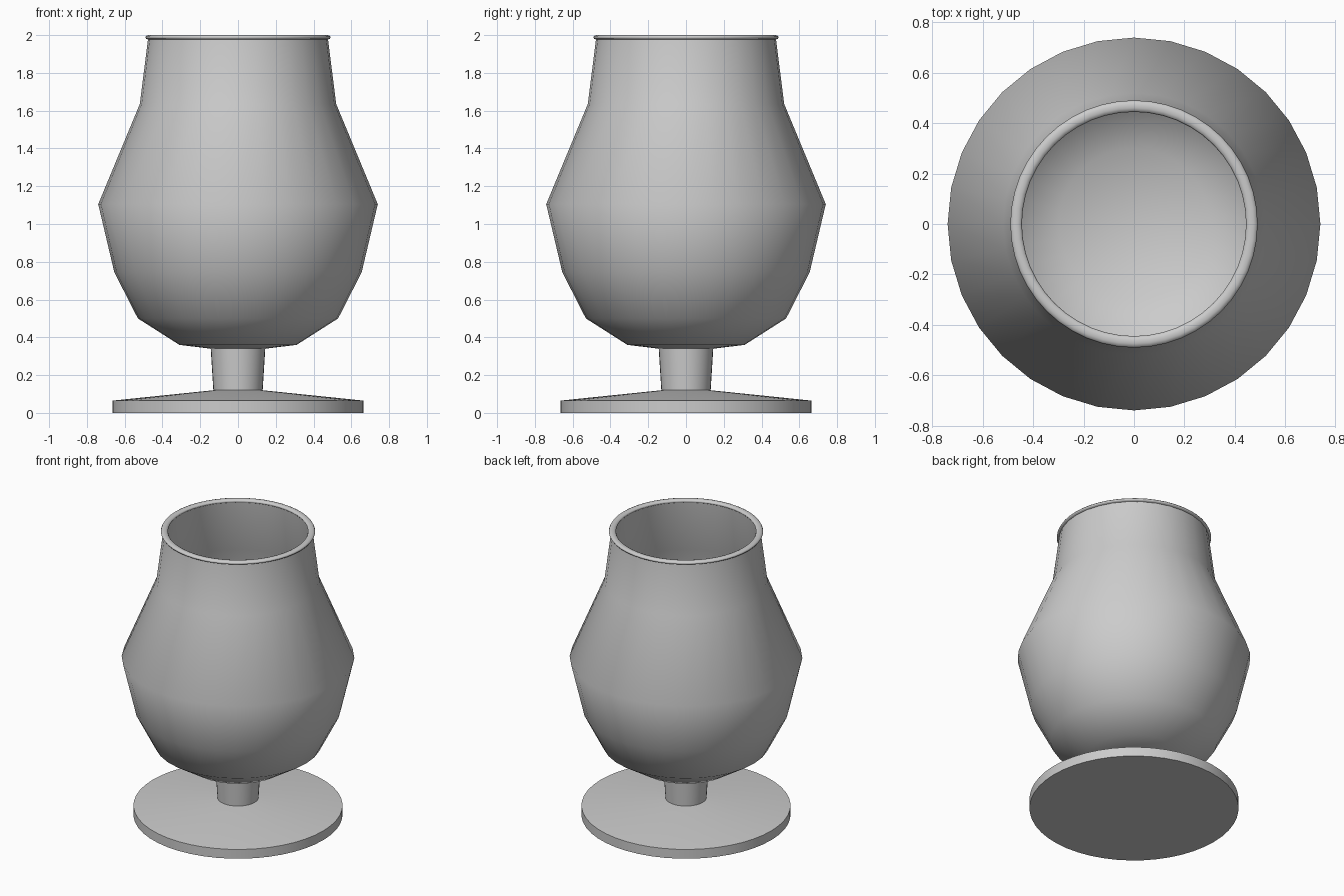
import bpy, bmesh, math

if "Cube" in bpy.data.objects:
    bpy.data.objects.remove(bpy.data.objects["Cube"])


def lathe(name, profile, segs, closed=False, angle=40):
    """Spin an (r, z) profile round the z axis; r = 0 points become poles."""
    bm = bmesh.new()
    rings = []
    for r, z in profile:
        if r == 0:
            rings.append([bm.verts.new((0, 0, z))] * segs)
        else:
            rings.append([bm.verts.new((r * math.cos(math.tau * i / segs),
                                        r * math.sin(math.tau * i / segs), z))
                          for i in range(segs)])
    pairs = list(zip(rings, rings[1:]))
    if closed:
        pairs.append((rings[-1], rings[0]))
    for a, b in pairs:
        for i in range(segs):
            j = (i + 1) % segs
            bm.faces.new(list(dict.fromkeys((a[i], a[j], b[j], b[i]))))
    bmesh.ops.recalc_face_normals(bm, faces=bm.faces)
    mesh = bpy.data.meshes.new(name)
    bm.to_mesh(mesh)
    bm.free()
    obj = bpy.data.objects.new(name, mesh)
    bpy.context.collection.objects.link(obj)
    bpy.ops.object.select_all(action='DESELECT')
    obj.select_set(True)
    bpy.context.view_layer.objects.active = obj
    bpy.ops.object.shade_smooth_by_angle(angle=math.radians(angle))
    return obj


# Foot: thin disc with a shallow cone on top
lathe("foot", [(0, 0), (0.665, 0), (0.665, 0.065), (0.13, 0.12), (0, 0.12)], 48)

# Stem: short post, slightly wider at the top
lathe("stem", [(0, 0.11), (0.13, 0.11), (0.145, 0.35), (0, 0.35)], 32)

# Bowl: outer wall up, inner wall back down
outer = [(0, 0.34), (0.145, 0.34), (0.31, 0.36), (0.53, 0.50), (0.655, 0.745),
         (0.74, 1.105), (0.52, 1.635), (0.475, 1.99)]
inner = [(0.45, 1.99), (0.493, 1.63), (0.711, 1.105), (0.628, 0.755),
         (0.511, 0.525), (0.30, 0.39), (0, 0.37)]
lathe("bowl", outer + inner, 32, angle=60)

# Rim: flattened rounded lip
rim = [(0.468 + 0.023 * math.cos(math.tau * k / 10),
        1.988 + 0.0125 * math.sin(math.tau * k / 10)) for k in range(10)]
lathe("rim", rim, 48, closed=True, angle=80)
